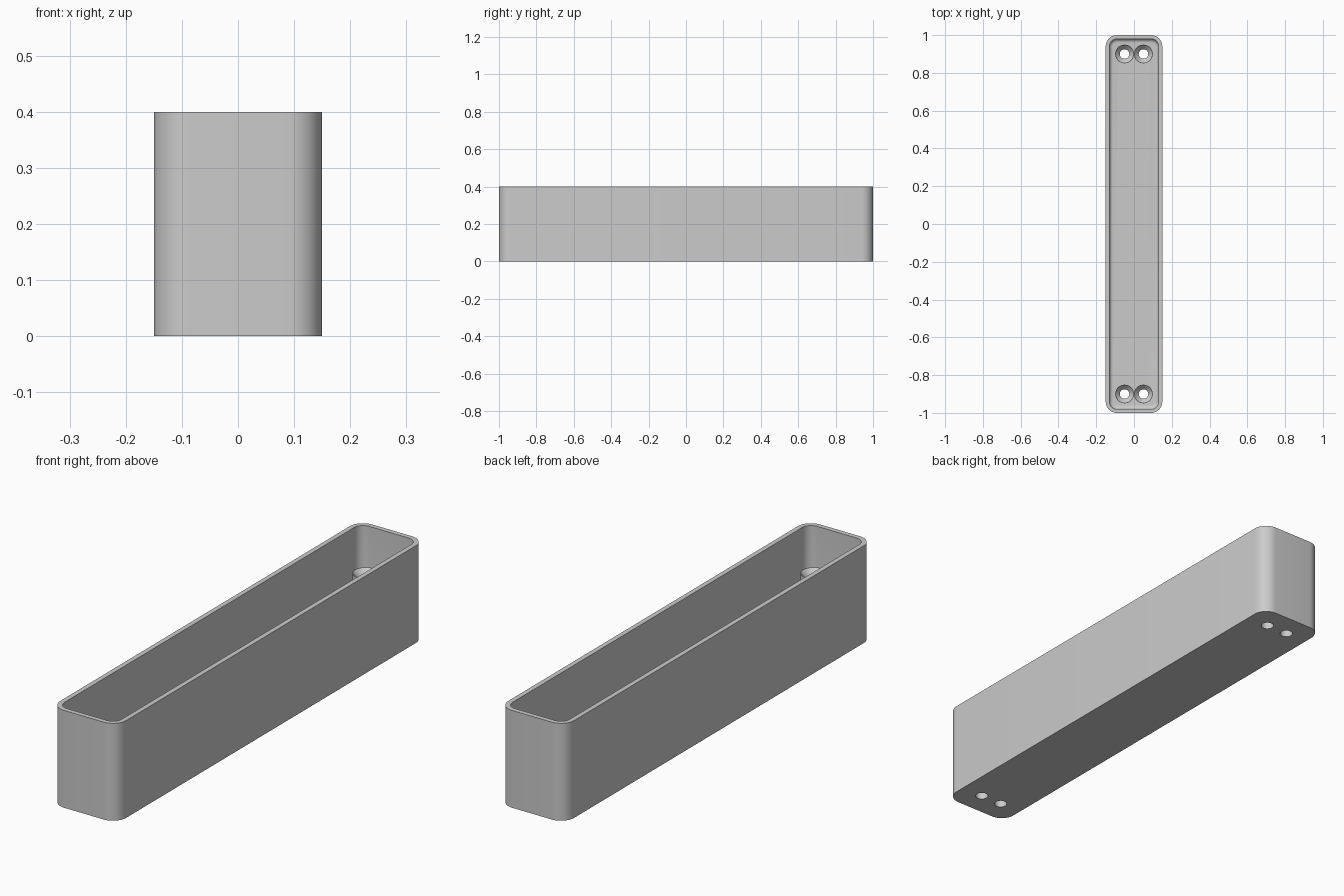
import bpy, bmesh, math

cube = bpy.data.objects.get("Cube")
if cube:
    bpy.data.objects.remove(cube)

WIDTH, LENGTH, HEIGHT = 0.3, 2.0, 0.4
WALL, RADIUS, FILLET = 0.02, 0.06, 0.02
HOLE_X, HOLE_Y = 0.05, 0.9

gray = bpy.data.materials.new("plain gray")
gray.use_nodes = True
gray.diffuse_color = (0.6, 0.6, 0.6, 1)
gray.node_tree.nodes["Principled BSDF"].inputs["Base Color"].default_value = (0.6, 0.6, 0.6, 1)


def outline(inset, steps=10):
    """Rounded rectangle, inset from the outer wall."""
    r = max(RADIUS - inset, 0.002)
    cx, cy = WIDTH / 2 - inset - r, LENGTH / 2 - inset - r
    points = []
    for quarter, (sx, sy) in enumerate([(1, 1), (-1, 1), (-1, -1), (1, -1)]):
        for i in range(steps + 1):
            a = math.pi / 2 * (quarter + i / steps)
            points.append((sx * cx + r * math.cos(a), sy * cy + r * math.sin(a)))
    return points


def circle(x, y, r, steps=32):
    return [(x + r * math.cos(math.tau * i / steps), y + r * math.sin(math.tau * i / steps))
            for i in range(steps)]


def loft(name, sections):
    """Closed solid through (outline, height) sections."""
    bm = bmesh.new()
    rings = [[bm.verts.new((x, y, z)) for x, y in pts] for pts, z in sections]
    for low, high in zip(rings, rings[1:]):
        for i in range(len(low)):
            j = (i + 1) % len(low)
            bm.faces.new((low[i], low[j], high[j], high[i]))
    bm.faces.new(rings[0][::-1])
    bm.faces.new(rings[-1])
    mesh = bpy.data.meshes.new(name)
    bm.to_mesh(mesh)
    bm.free()
    mesh.materials.append(gray)
    obj = bpy.data.objects.new(name, mesh)
    bpy.context.collection.objects.link(obj)
    return obj


def cut(target, cutter):
    mod = target.modifiers.new("cut", "BOOLEAN")
    mod.operation, mod.solver, mod.object = "DIFFERENCE", "EXACT", cutter
    bpy.context.view_layer.objects.active = target
    bpy.ops.object.modifier_apply(modifier=mod.name)


def smooth(obj):
    bpy.ops.object.select_all(action="DESELECT")
    obj.select_set(True)
    bpy.context.view_layer.objects.active = obj
    bpy.ops.object.shade_smooth_by_angle(angle=math.radians(30))


# Open tray with a filleted inner floor
tray = loft("tray", [(outline(0), 0), (outline(0), HEIGHT)])
curve = [math.pi / 2 * i / 6 for i in range(7)]
sections = [(outline(WALL + FILLET * (1 - math.sin(a))), WALL + FILLET * (1 - math.cos(a))) for a in curve]
cavity = loft("cavity_cutter", sections + [(outline(WALL), HEIGHT + 0.1)])
cut(tray, cavity)
helpers = [cavity]

# Hollow posts with dished tops, over holes through the floor
POST_TOP = 0.25
for sy in (-1, 1):
    for sx in (-1, 1):
        x, y = sx * HOLE_X, sy * HOLE_Y
        drill = loft("drill_cutter", [(circle(x, y, 0.025), -0.1), (circle(x, y, 0.025), HEIGHT)])
        cut(tray, drill)
        helpers.append(drill)
        side = ("back" if sy > 0 else "front") + ("_left" if sx > 0 else "_right")
        post = loft(side + "_post", [(circle(x, y, 0.0495), WALL), (circle(x, y, 0.0495), POST_TOP)])
        bore = loft("bore_cutter", [(circle(x, y, 0.025), -0.1), (circle(x, y, 0.025), POST_TOP - 0.025),
                                    (circle(x, y, 0.052), POST_TOP + 0.004)])
        cut(post, bore)
        helpers.append(bore)
        smooth(post)
smooth(tray)

for helper in helpers:
    bpy.data.objects.remove(helper)
